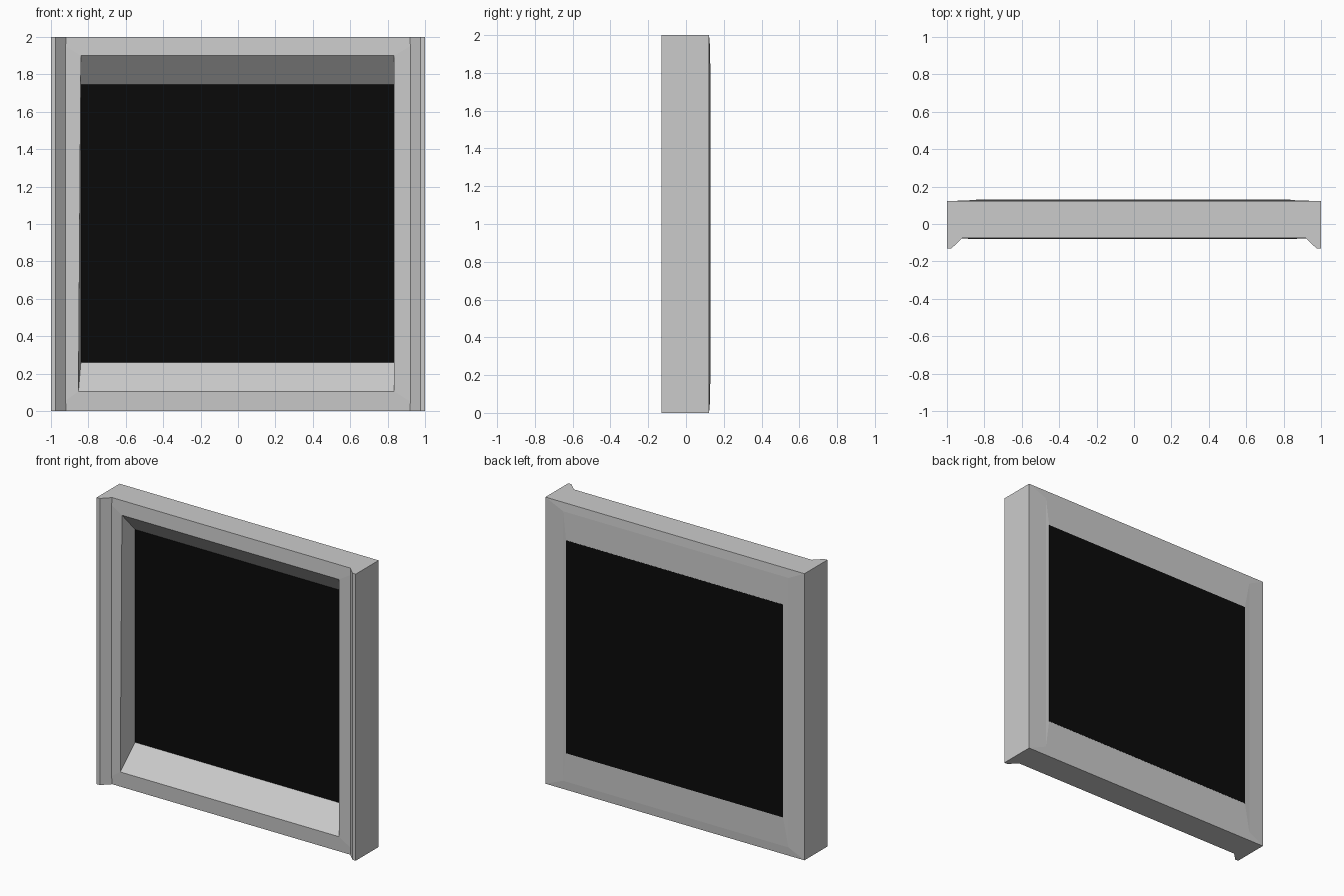
import bpy, bmesh

if "Cube" in bpy.data.objects:
    bpy.data.objects.remove(bpy.data.objects["Cube"])


def make_object(name, bm):
    bmesh.ops.recalc_face_normals(bm, faces=bm.faces)
    mesh = bpy.data.meshes.new(name)
    bm.to_mesh(mesh)
    bm.free()
    obj = bpy.data.objects.new(name, mesh)
    bpy.context.collection.objects.link(obj)
    return obj


def rect_loop(bm, left, right, low, high, y, low_left=None):
    corners = ((left if low_left is None else low_left, low),
               (right, low), (right, high), (left, high))
    return [bm.verts.new((x, y, z)) for x, z in corners]


# Frame: rectangular loops running around its cross-section, sloped sill and head
bm = bmesh.new()
loops = [rect_loop(bm, *r) for r in (
    (-0.84, 0.835, 0.26, 1.745, 0.065),
    (-0.84, 0.835, 0.105, 1.90, -0.08, -0.853),
    (-1, 1, 0, 2, -0.075),
    (-1, 1, 0, 2, 0.122),
    (-0.88, 0.86, 0.06, 1.94, 0.127),
    (-0.84, 0.835, 0.26, 1.745, 0.13),
)]
for a, b in zip(loops, loops[1:] + loops[:1]):
    for i in range(4):
        j = (i + 1) % 4
        bm.faces.new((a[i], a[j], b[j], b[i]))
make_object("frame", bm)

# Side ribs: bevelled strips standing proud of the front, one per side
profile = [(1, -0.07), (1, -0.13), (0.975, -0.13), (0.92, -0.076), (0.92, -0.07)]
for name, side in (("left_rib", -1), ("right_rib", 1)):
    bm = bmesh.new()
    base = bm.faces.new([bm.verts.new((side * x, y, 0)) for x, y in profile])
    top = bmesh.ops.extrude_face_region(bm, geom=[base], use_keep_orig=True)["geom"]
    bmesh.ops.translate(bm, vec=(0, 0, 2),
                        verts=[v for v in top if isinstance(v, bmesh.types.BMVert)])
    make_object(name, bm)

# Dark panel filling the opening, flush with the back
bm = bmesh.new()
bmesh.ops.create_cube(bm, size=1)
bmesh.ops.scale(bm, vec=(1.675, 0.066, 1.485), verts=bm.verts)
bmesh.ops.translate(bm, vec=(-0.0025, 0.098, 1.0025), verts=bm.verts)
panel = make_object("dark_panel", bm)
black = bpy.data.materials.new("black")
black.diffuse_color = (0.003, 0.003, 0.003, 1)
black.use_nodes = True
black.node_tree.nodes["Principled BSDF"].inputs["Base Color"].default_value = black.diffuse_color
panel.data.materials.append(black)
